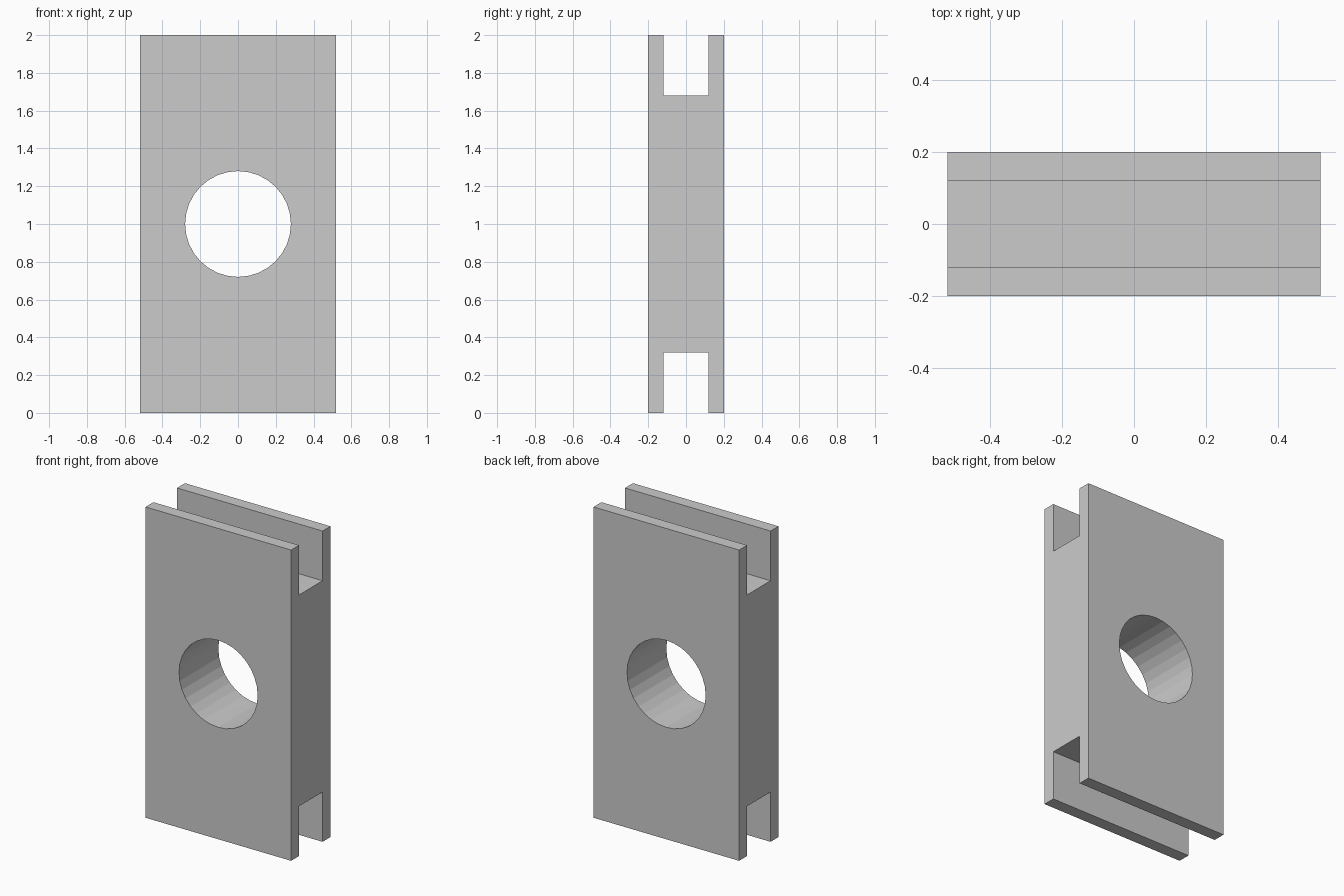
import bpy, bmesh
from math import pi

if "Cube" in bpy.data.objects:
    bpy.data.objects.remove(bpy.data.objects["Cube"])

HALF_X, HALF_Y, HEIGHT = 0.518, 0.2, 2.0
SLOT_Y, SLOT_DEPTH = 0.12, 0.32
HOLE_RADIUS = 0.28

# H-shaped side profile (y, z), extruded across the width
quarter = [(HALF_Y, HEIGHT), (SLOT_Y, HEIGHT), (SLOT_Y, HEIGHT - SLOT_DEPTH)]
top = quarter + [(-y, z) for y, z in reversed(quarter)]
profile = top + [(-y, HEIGHT - z) for y, z in top]

bm = bmesh.new()
face = bm.faces.new([bm.verts.new((-HALF_X, y, z)) for y, z in profile])
ext = bmesh.ops.extrude_face_region(bm, geom=[face])
bmesh.ops.translate(bm, vec=(2 * HALF_X, 0, 0),
                    verts=[v for v in ext["geom"] if isinstance(v, bmesh.types.BMVert)])
bmesh.ops.recalc_face_normals(bm, faces=bm.faces)
mesh = bpy.data.meshes.new("slotted_block")
bm.to_mesh(mesh)
bm.free()
block = bpy.data.objects.new("slotted_block", mesh)
bpy.context.collection.objects.link(block)

# Round hole through the middle, front to back
bpy.ops.mesh.primitive_cylinder_add(vertices=32, radius=HOLE_RADIUS, depth=1,
                                    location=(0, 0, HEIGHT / 2), rotation=(pi / 2, 0, 0))
cutter = bpy.context.object
cutter.name = "hole_cutter"
cutter.hide_render = True

cut = block.modifiers.new("hole", 'BOOLEAN')
cut.operation = 'DIFFERENCE'
cut.solver = 'EXACT'
cut.object = cutter
bpy.context.view_layer.objects.active = block
bpy.ops.object.modifier_apply(modifier=cut.name)
bpy.data.objects.remove(cutter)
